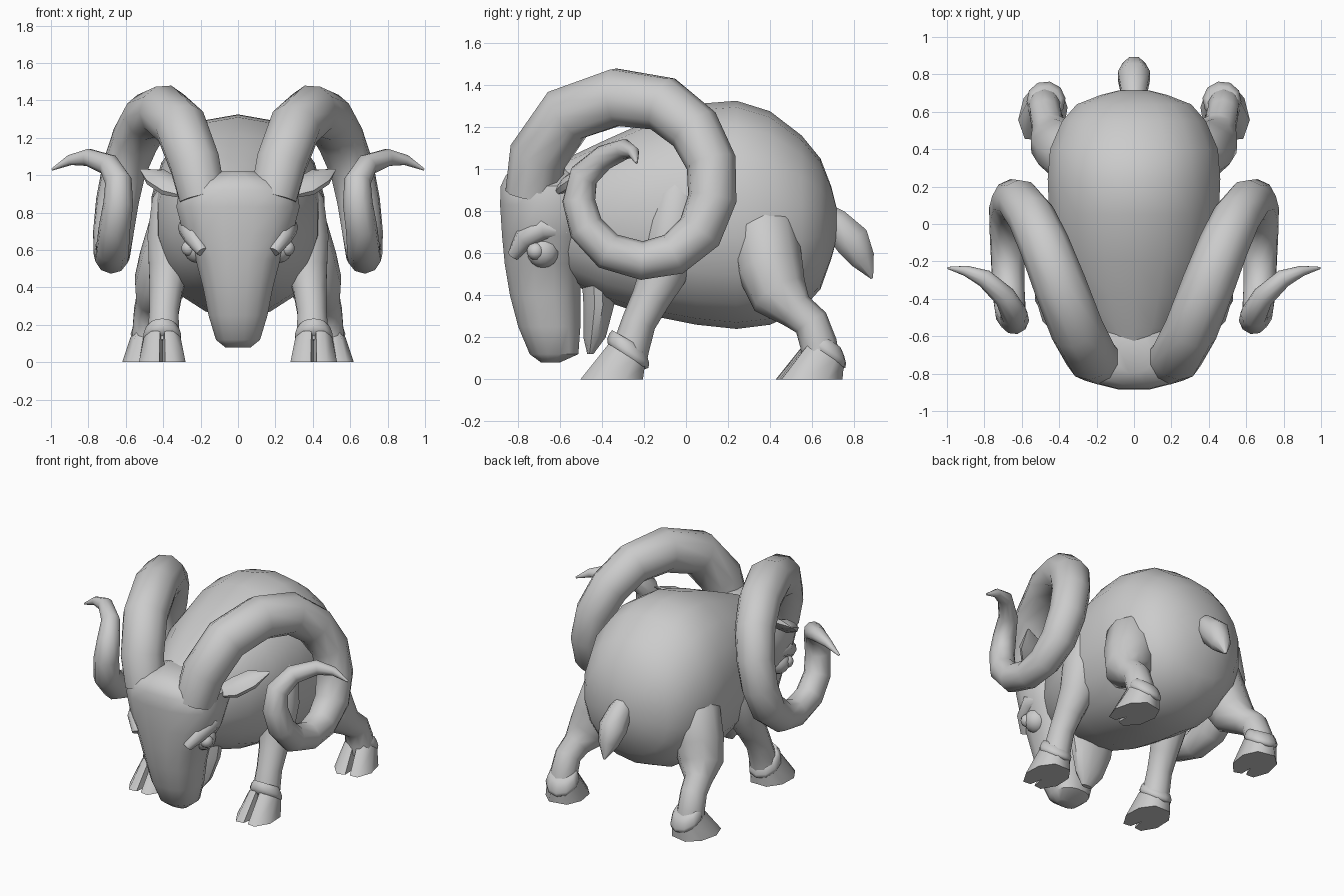
import bpy, bmesh, math
from mathutils import Vector

if "Cube" in bpy.data.objects:
    bpy.data.objects.remove(bpy.data.objects["Cube"])


def finish(name, bm, mirror=False, angle=42):
    bmesh.ops.recalc_face_normals(bm, faces=bm.faces[:])
    me = bpy.data.meshes.new(name)
    bm.to_mesh(me)
    bm.free()
    ob = bpy.data.objects.new(name, me)
    bpy.context.collection.objects.link(ob)
    bpy.ops.object.select_all(action='DESELECT')
    ob.select_set(True)
    bpy.context.view_layer.objects.active = ob
    bpy.ops.object.shade_smooth_by_angle(angle=math.radians(angle))
    if mirror:
        m = ob.modifiers.new("mirror", 'MIRROR')
        m.use_mirror_merge = False
    return ob


def loft(name, rings, mirror=False, angle=42):
    """Skin a list of equal-length point rings and cap both ends."""
    bm = bmesh.new()
    vs = [[bm.verts.new(p) for p in r] for r in rings]
    n = len(vs[0])
    for a, b in zip(vs, vs[1:]):
        for i in range(n):
            j = (i + 1) % n
            bm.faces.new((a[i], a[j], b[j], b[i]))
    bm.faces.new(vs[0])
    bm.faces.new(vs[-1])
    return finish(name, bm, mirror, angle)


def oval(n, power=2.0):
    """Unit superellipse points."""
    out = []
    for i in range(n):
        t = 2 * math.pi * (i + 0.5) / n
        c, s = math.cos(t), math.sin(t)
        out.append((math.copysign(abs(c) ** (2 / power), c),
                    math.copysign(abs(s) ** (2 / power), s)))
    return out


def stack_z(name, secs, n=16, power=2.0):
    """Sections across z: (z, y front, y back, half width)."""
    loft(name, [[(w * c, (f + b) / 2 + (b - f) / 2 * s, z) for c, s in oval(n, power)]
                for z, f, b, w in secs])


def tube(name, pts, n=8, flat=1.0, mirror=False, angle=50):
    """Sweep a ring along (x, y, z, radius) points with a carried frame."""
    P = [Vector(p[:3]) for p in pts]
    side = Vector((1, 0, 0))
    rings = []
    for i, p in enumerate(P):
        t = (P[min(i + 1, len(P) - 1)] - P[max(i - 1, 0)]).normalized()
        side = (side - t * side.dot(t)).normalized()
        up = t.cross(side)
        r = pts[i][3]
        rings.append([p + side * r * c + up * r * flat * s for c, s in oval(n)])
    return loft(name, rings, mirror, angle)


def ball(name, loc, r, mirror=True):
    bm = bmesh.new()
    bmesh.ops.create_uvsphere(bm, u_segments=14, v_segments=8, radius=r)
    bmesh.ops.translate(bm, verts=bm.verts[:], vec=loc)
    finish(name, bm, mirror)


# body: (y, bottom, top, half width)
body = [(-.70, .60, .98, .15), (-.55, .46, 1.06, .27), (-.38, .37, 1.14, .36),
        (-.20, .31, 1.22, .43), (.05, .26, 1.31, .46), (.24, .24, 1.325, .468),
        (.40, .26, 1.275, .455), (.55, .33, 1.16, .39), (.64, .43, 1.05, .31),
        (.69, .57, .92, .18), (.715, .66, .82, .08)]
loft("body", [[(w * c, y, (lo + hi) / 2 + (hi - lo) / 2 * s) for c, s in oval(18, 2.15)]
              for y, lo, hi, w in body])

# head and hanging throat wool
stack_z("head", [(.08, -.69, -.60, .07), (.12, -.745, -.51, .12), (.25, -.80, -.50, .16),
                 (.40, -.84, -.50, .19), (.55, -.865, -.49, .23), (.68, -.878, -.44, .295),
                 (.83, -.888, -.41, .335), (.92, -.885, -.42, .32), (.97, -.86, -.46, .24),
                 (1.02, -.80, -.52, .10)], 16, 2.4)
stack_z("throat", [(.12, -.47, -.44, .04), (.20, -.49, -.38, .10), (.35, -.49, -.34, .15),
                   (.52, -.50, -.34, .18), (.68, -.50, -.30, .2)], 12)

# curled horns
tube("horns", [
    (.19, -.73, .88, .13), (.23, -.705, 1.06, .14), (.305, -.565, 1.26, .143),
    (.395, -.33, 1.342, .142), (.48, -.11, 1.31, .135), (.55, .04, 1.19, .128),
    (.61, .12, 1.03, .12), (.645, .125, .86, .117), (.665, .065, .70, .112),
    (.672, -.06, .595, .102), (.675, -.21, .565, .092), (.67, -.37, .61, .09),
    (.66, -.475, .72, .085), (.64, -.51, .85, .08), (.64, -.485, .97, .072),
    (.69, -.39, 1.055, .06), (.80, -.29, 1.095, .048), (.90, -.25, 1.08, .028),
    (.995, -.235, 1.03, .006)], 10, mirror=True)

# ears, eyes and brows
tube("ears", [(.26, -.60, .90, .04), (.36, -.55, .94, .075), (.44, -.48, .99, .07),
              (.52, -.40, 1.03, .006)], 8, .5, True)
ball("eyes", (.215, -.68, .61), .08)
ball("pupils", (.262, -.715, .61), .042)
tube("brows", [(.19, -.82, .59, .03), (.235, -.765, .67, .055), (.262, -.68, .72, .06),
               (.25, -.57, .70, .03)], 10, mirror=True)

# legs
tube("front_legs", [(.40, -.275, .10, .09), (.40, -.262, .15, .088), (.395, -.225, .27, .082),
                    (.385, -.17, .38, .092), (.37, -.11, .50, .112), (.36, -.07, .66, .13),
                    (.34, -.04, .85, .125), (.30, 0, 1.0, .07)], 10, mirror=True)
tube("back_legs", [(.48, .64, .10, .09), (.48, .63, .17, .088), (.475, .595, .27, .085),
                   (.46, .525, .325, .09), (.425, .445, .40, .14), (.375, .40, .53, .16),
                   (.32, .37, .70, .165), (.24, .33, .86, .09)], 10, mirror=True)

# cloven hooves with a soft collar above
half = [(.016, -.145), (.07, -.152), (.125, -.06), (.12, .06), (.06, .145)]
outline = [(0, -.06)] + half + [(-x, y) for x, y in reversed(half)]


def hoof(label, cx, cy, turn):
    ca, sa = math.cos(turn), math.sin(turn)

    def place(x, y, z):
        return (cx + x * ca - y * sa, cy + x * sa + y * ca, z)

    base = [place(x, y, 0) for x, y in outline]
    top = [place(.78 * x, .07 + .58 * y, .115 - .35 * y) for x, y in outline]
    loft(label + "_hooves", [base, top], True, 60)
    cuff = []
    for k, dz in ((.085, -.025), (.102, -.008), (.105, .015), (.095, .045), (.08, .07)):
        cuff.append([place(k * c, .075 + k * .95 * s, .12 + dz - k * .55 * s)
                     for c, s in oval(10)])
    loft(label + "_cuffs", cuff, True, 60)


hoof("front", .405, -.35, 0)
hoof("back", .485, .59, .2)

# tail
tube("tail", [(0, .63, .80, .06), (0, .71, .745, .075), (0, .79, .66, .092),
              (0, .84, .57, .065), (0, .885, .48, .006)], 8)
